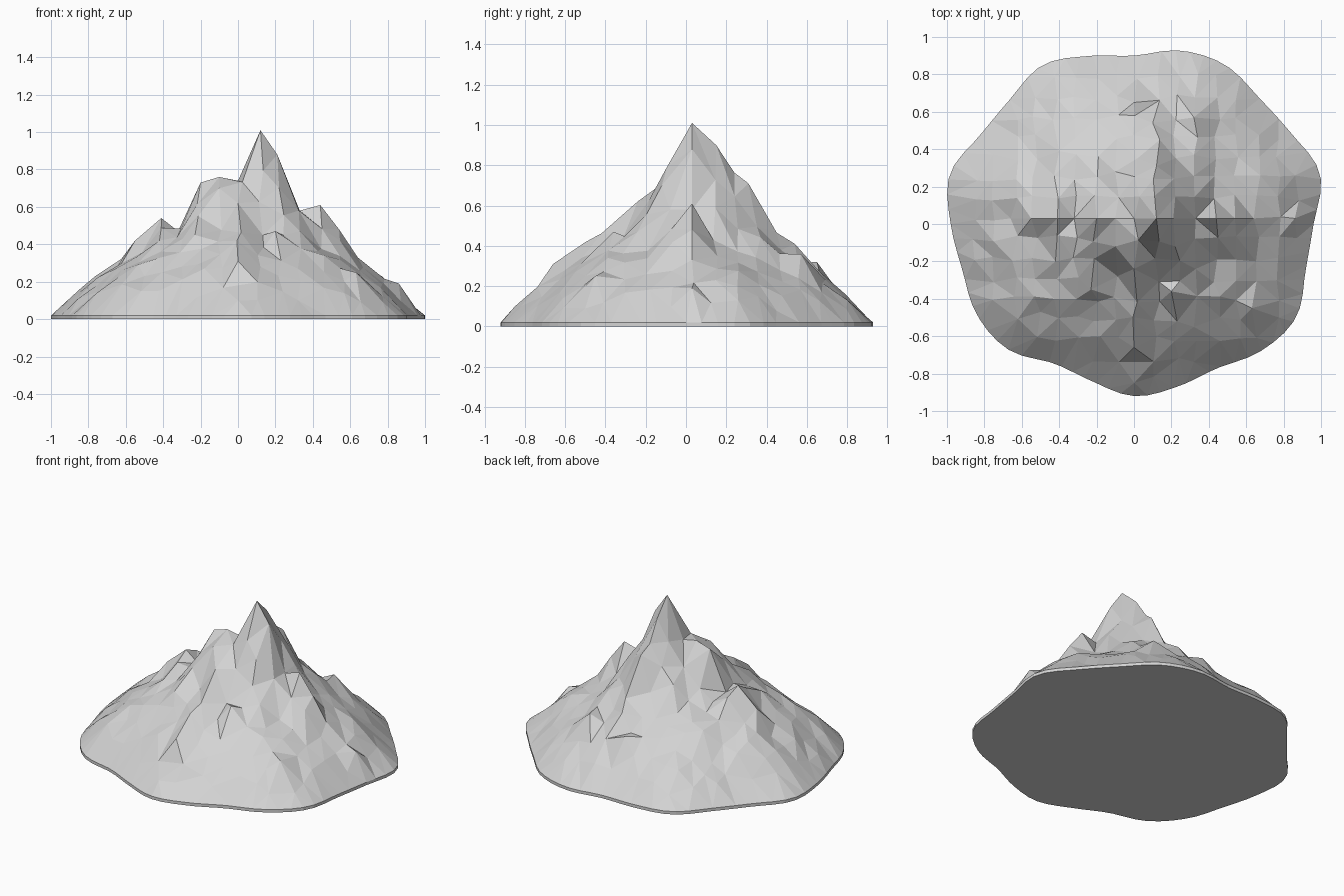
import bpy, bmesh, math, random
from mathutils import Vector
from mathutils.geometry import delaunay_2d_cdt, intersect_point_line

random.seed(4)
if "Cube" in bpy.data.objects:
    bpy.data.objects.remove(bpy.data.objects["Cube"])

RIM = 0.02        # thickness of the base slab
CELL = 0.108      # spacing of the terrain vertices
STEEP = 1.8       # slope of the ridge flanks
COUNT = 80        # points round the footprint

# Wavy footprint: radius in hundredths at even angles, starting at +x
RADII = [96, 103, 97, 95, 98, 96, 90, 93, 98, 94, 95, 102,
         98, 95, 97, 95, 86, 87, 92, 90, 89, 96, 100, 95]

# Main crest from side to side as (x, z) in hundredths
CREST = [(-66, 26), (-55, 42), (-41, 54), (-32, 47), (-20, 73), (-10, 76), (0, 74),
         (12, 101), (21, 88), (33, 58), (44, 61), (54, 48), (64, 33), (86, 19)]
crest = [Vector((x, 3, z)) / 100 for x, z in CREST]
left_shoulder, left_peak, second_peak = crest[2], crest[4], crest[5]
summit, summit_step, right_shoulder, right_peak, right_end = crest[7:12]

# Spurs running down from a crest point, as (x, y, z) in hundredths
BACK_SPURS = [
    (summit, (11, 15, 90), (12, 31, 71), (10, 54, 41)),
    (right_shoulder, (32, 57, 36)),
    (second_peak, (-10, 28, 56), (0, 65, 32)),
    (left_shoulder, (-40, 39, 37)),
]
FRONT_SPURS = [
    (second_peak, (-10, -12, 70), (0, -24, 62), (0, -66, 31)),
    (summit_step, (22, -12, 70), (20, -36, 47), (12, -60, 28)),
    (left_shoulder, (-42, -20, 42), (-50, -47, 23)),
    (left_peak, (-23, -35, 45), (-18, -60, 27)),
    (right_peak, (33, -24, 47), (32, -55, 27)),
    (right_end, (63, -45, 25)),
]
ridges = [crest] + [[start] + [Vector(p) / 100 for p in rest]
                    for start, *rest in BACK_SPURS + FRONT_SPURS]


def radius(angle):
    """Smooth closed curve through the footprint radii."""
    n = len(RADII)
    pos = angle / math.tau % 1 * n
    i, t = int(pos), pos % 1
    a, b, c, d = (RADII[(i + k) % n] / 100 for k in (-1, 0, 1, 2))
    bend = 2 * (a - b) - 3 * (b - c) + c - d
    twist = 3 * (b - c) - a + d
    return b + t * (c - a + t * (bend + t * twist)) / 2


def reach(p):
    """Distance from the centre as a fraction of the footprint."""
    return p.length / radius(math.atan2(p.y, p.x))


def height(p):
    """Highest of the domed apron and the tents hung from each ridge."""
    z = RIM + .48 * (1 - reach(p) ** 2.1)
    for ridge in ridges:
        for a, b in zip(ridge, ridge[1:]):
            t = intersect_point_line(p, a.xy, b.xy)[1]
            q = a.lerp(b, min(max(t, 0), 1))
            z = max(z, q.z - STEEP * (p - q.xy).length)
    return z


# Footprint outline
points = []
for i in range(COUNT):
    angle = math.tau * i / COUNT
    r = radius(angle)
    points.append(Vector((r * math.cos(angle), r * math.sin(angle), RIM)))


def add_point(p, gap):
    if all((p.xy - q.xy).length > gap for q in points):
        points.append(p)


# Crest vertices first, then a jittered grid filling the slopes
for ridge in ridges:
    for p in ridge:
        add_point(p, .03)
for i in range(-10, 10):
    for j in range(-9, 10):
        jitter = Vector((random.uniform(-1, 1), random.uniform(-1, 1))) * .018
        p = summit.xy + Vector((i, j)) * CELL + jitter
        if reach(p) < .94:
            z = height(p) + random.uniform(-.018, .012)
            add_point(p.to_3d() + Vector((0, 0, z)), .07)

loop = [(i, (i + 1) % COUNT) for i in range(COUNT)]
flat, _, tris, origin, _, _ = delaunay_2d_cdt([p.xy for p in points], loop, [], 1, 1e-5)

# Terrain surface
bm = bmesh.new()
top = [bm.verts.new(points[src[0]]) for src in origin]
for tri in tris:
    bm.faces.new([top[i] for i in tri])

# Rim wall and flat underside
rim = [e for e in bm.edges if e.is_boundary]
wall = bmesh.ops.extrude_edge_only(bm, edges=rim)["geom"]
for v in wall:
    if isinstance(v, bmesh.types.BMVert):
        v.co.z = 0
bmesh.ops.contextual_create(bm, geom=[e for e in bm.edges if e.is_boundary])
bmesh.ops.recalc_face_normals(bm, faces=bm.faces)
mesh = bpy.data.meshes.new("mountain")
bm.to_mesh(mesh)
bm.free()

# Plain grey stone
stone = bpy.data.materials.new("light_grey_stone")
stone.use_nodes = True
colour = (.65, .65, .65, 1)
stone.diffuse_color = colour
stone.node_tree.nodes["Principled BSDF"].inputs["Base Color"].default_value = colour
mesh.materials.append(stone)

mountain = bpy.data.objects.new("mountain", mesh)
bpy.context.scene.collection.objects.link(mountain)
